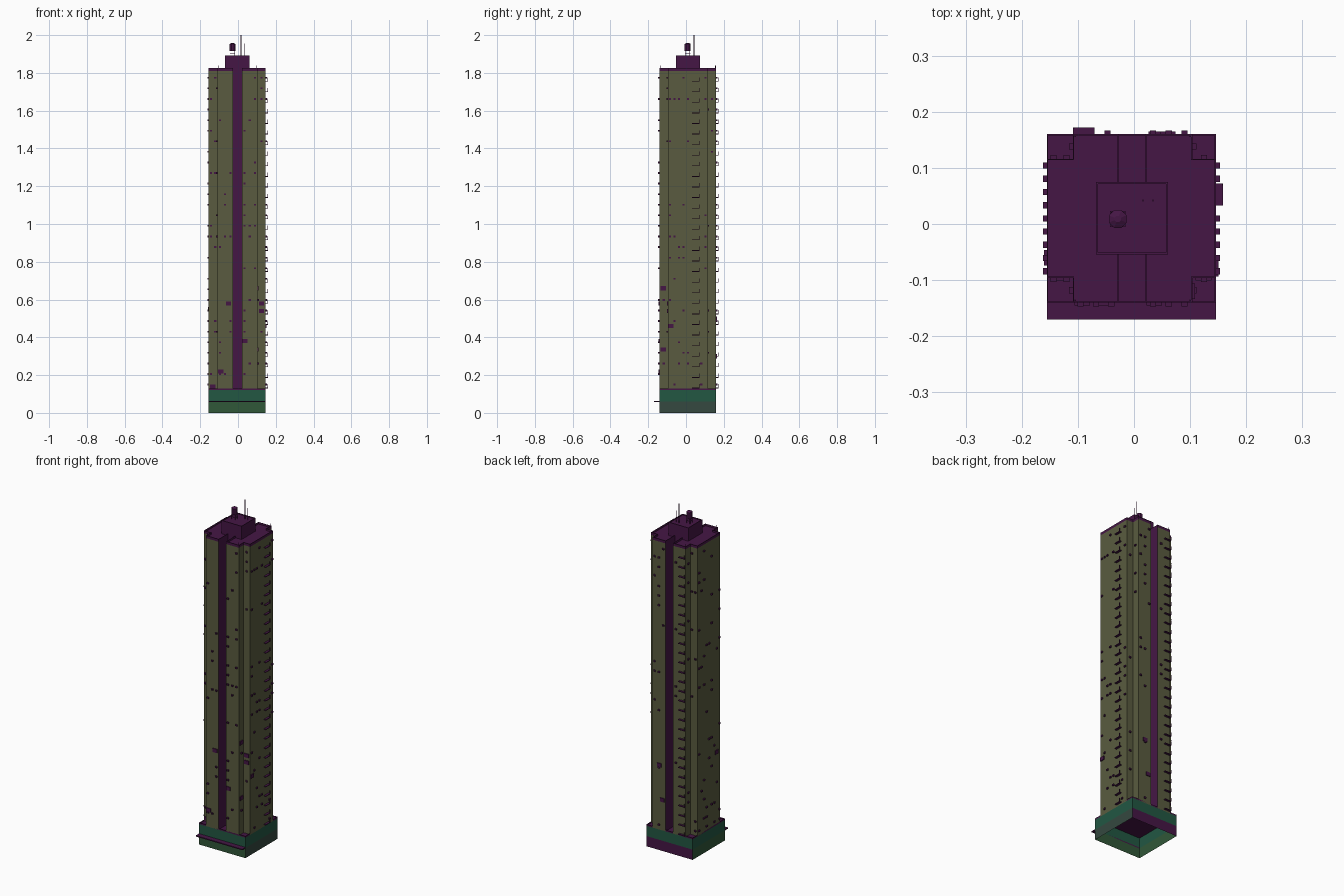
import bpy, bmesh, math, random
from mathutils import Matrix, Vector

if "Cube" in bpy.data.objects:
    bpy.data.objects.remove(bpy.data.objects["Cube"])

random.seed(4)

def material(name, rgb):
    m = bpy.data.materials.new(name)
    m.diffuse_color = (*rgb, 1)
    m.use_nodes = True
    m.node_tree.nodes["Principled BSDF"].inputs["Base Color"].default_value = m.diffuse_color
    return m

OLIVE = material("olive_wall", (0.10, 0.105, 0.05))
PLUM = material("plum_trim", (0.06, 0.008, 0.06))
TEAL = material("teal_band", (0.016, 0.095, 0.055))
GREEN = material("green_band", (0.03, 0.095, 0.04))
GREY = material("grey_green_band", (0.035, 0.065, 0.05))

def finish(name, bm, *mats):
    me = bpy.data.meshes.new(name)
    bm.to_mesh(me)
    bm.free()
    ob = bpy.data.objects.new(name, me)
    bpy.context.collection.objects.link(ob)
    for m in mats:
        me.materials.append(m)
    return ob

def add_box(bm, x0, x1, y0, y1, z0, z1):
    c = Vector(((x0 + x1) / 2, (y0 + y1) / 2, (z0 + z1) / 2))
    s = Matrix.Diagonal((x1 - x0, y1 - y0, z1 - z0, 1))
    bmesh.ops.create_cube(bm, size=1, matrix=Matrix.Translation(c) @ s)

def box(name, mat, *b):
    bm = bmesh.new()
    add_box(bm, *b)
    return finish(name, bm, mat)

def walls(name, pts, z0, z1, *mats, pick=lambda p, q: 0):
    """Open vertical walls following a closed plan."""
    bm = bmesh.new()
    lo = [bm.verts.new((x, y, z0)) for x, y in pts]
    hi = [bm.verts.new((x, y, z1)) for x, y in pts]
    for i in range(len(pts)):
        j = (i + 1) % len(pts)
        f = bm.faces.new((lo[i], lo[j], hi[j], hi[i]))
        f.material_index = pick(pts[i], pts[j])
    return finish(name, bm, *mats)

def parapet_roof(name, pts, z0, z1, rim, drop):
    """Trim band with a sunken roof inside it."""
    bm = bmesh.new()
    face = bm.faces.new([bm.verts.new((x, y, z0)) for x, y in pts])
    r = bmesh.ops.extrude_face_region(bm, geom=[face])
    bmesh.ops.translate(bm, verts=[v for v in r["geom"] if isinstance(v, bmesh.types.BMVert)],
                        vec=(0, 0, z1 - z0))
    top = next(f for f in r["geom"] if isinstance(f, bmesh.types.BMFace))
    bmesh.ops.recalc_face_normals(bm, faces=bm.faces)
    bmesh.ops.inset_region(bm, faces=[top], thickness=rim)
    r = bmesh.ops.extrude_face_region(bm, geom=[top])
    bmesh.ops.translate(bm, verts=[v for v in r["geom"] if isinstance(v, bmesh.types.BMVert)],
                        vec=(0, 0, -drop))
    if top.is_valid:
        bmesh.ops.delete(bm, geom=[top], context="FACES_ONLY")
    return finish(name, bm, PLUM)

# Plan dimensions
X0, X1, Y0, Y1 = -0.155, 0.146, -0.14, 0.16      # outer square
A0, A1, B0, B1 = -0.109, 0.104, -0.096, 0.116    # corner notches
S0, S1 = -0.027, 0.020                           # front and back slots
C0, C1, D0, D1 = -0.068, 0.061, -0.054, 0.075    # core house

square = [(X0, Y0), (X1, Y0), (X1, Y1), (X0, Y1)]
plan = [(X0, B0), (A0, B0), (A0, Y0), (S0, Y0), (S0, D0), (S1, D0), (S1, Y0),
        (A1, Y0), (A1, B0), (X1, B0), (X1, B1), (A1, B1), (A1, Y1), (S1, Y1),
        (S1, D1), (S0, D1), (S0, Y1), (A0, Y1), (A0, B1), (X0, B1)]

# Podium, open underneath
def lower_colour(p, q):
    if p[1] == q[1] == Y1:
        return 1
    return 2 if p[0] == q[0] == X1 else 0

walls("podium_lower", square, 0, 0.06, GREEN, PLUM, GREY, pick=lower_colour)
walls("podium_upper", square, 0.06, 0.12, TEAL)
parapet_roof("podium_roof", square, 0.12, 0.128, 0.003, 0.006)
box("entrance_canopy", PLUM, X0, X1, -0.17, Y0, 0.058, 0.064)

# Tower shaft, slots are plum
def slot(p, q):
    return int(S0 <= p[0] <= S1 and S0 <= q[0] <= S1)

walls("tower_walls", plan, 0.12, 1.81, OLIVE, PLUM, pick=slot)
parapet_roof("tower_roof", plan, 1.81, 1.825, 0.003, 0.011)

# Rooftop core house
core = [(C0, D0), (C1, D0), (C1, D1), (C0, D1)]
walls("core_house", core, 1.81, 1.88, PLUM)
parapet_roof("core_house_roof", core, 1.88, 1.892, 0.005, 0.005)

# Water tank on a legged platform
TX, TY = -0.029, 0.009
bm = bmesh.new()
for sx in (-1, 1):
    for sy in (-1, 1):
        x, y = TX + sx * 0.011, TY + sy * 0.011
        add_box(bm, x - 0.001, x + 0.001, y - 0.001, y + 0.001, 1.886, 1.918)
add_box(bm, TX - 0.014, TX + 0.014, TY - 0.014, TY + 0.014, 1.902, 1.904)
finish("tank_stand", bm, PLUM)
bm = bmesh.new()
bmesh.ops.create_cone(bm, cap_ends=True, segments=8, radius1=0.017, radius2=0.017, depth=0.036,
                      matrix=Matrix.Translation((TX, TY, 1.935)) @ Matrix.Rotation(math.pi / 8, 4, "Z"))
bmesh.ops.create_cone(bm, cap_ends=True, segments=8, radius1=0.017, radius2=0.006, depth=0.006,
                      matrix=Matrix.Translation((TX, TY, 1.956)) @ Matrix.Rotation(math.pi / 8, 4, "Z"))
finish("water_tank", bm, PLUM)

# Antennas and corner lightning rods
bm = bmesh.new()
for x, y, z0, z1, r in [(0.016, 0.042, 1.886, 2.0, 0.0018), (0.034, 0.042, 1.886, 1.955, 0.0018)] + \
        [(x, y, 1.81, 1.838, 0.0015) for x in (A0 + 0.004, A1 - 0.004) for y in (Y0 + 0.004, Y1 - 0.004)]:
    bmesh.ops.create_cone(bm, cap_ends=True, segments=6, radius1=r, radius2=r, depth=z1 - z0,
                          matrix=Matrix.Translation((x, y, (z0 + z1) / 2)))
finish("antennas", bm, PLUM)

# Facade fittings: axis of the normal, sign, plane, span along the wall
faces = [("y", -1, Y0, A0, S0), ("y", -1, Y0, S1, A1), ("y", -1, B0, X0, A0), ("y", -1, B0, A1, X1),
         ("y", 1, Y1, -0.068, S0), ("y", 1, Y1, S1, A1), ("y", 1, B1, X0, A0), ("y", 1, B1, A1, X1),
         ("x", 1, X1, B0, B1), ("x", -1, X0, B0, B1),
         ("x", -1, A0, Y0, B0), ("x", -1, A0, B1, Y1), ("x", 1, A1, Y0, B0), ("x", 1, A1, B1, Y1)]

def fitting(bm, axis, sign, plane, u, z, w, h, d):
    p0, p1 = sorted((plane, plane + sign * d))
    if axis == "y":
        add_box(bm, u - w / 2, u + w / 2, p0, p1, z - h / 2, z + h / 2)
    else:
        add_box(bm, p0, p1, u - w / 2, u + w / 2, z - h / 2, z + h / 2)

FLOORS, STEP = 30, 1.68 / 30

# Window air conditioners scattered over the floors
bm = bmesh.new()
for axis, sign, plane, lo, hi in faces:
    n = max(1, int((hi - lo) / 0.0225))
    for i in range(n):
        u = lo + (i + 0.5) * (hi - lo) / n
        for f in range(FLOORS):
            if random.random() < 0.17 and not (axis == "x" and plane == X1 and 0.025 < u < 0.075):
                fitting(bm, axis, sign, plane, u, 0.15 + f * STEP, 0.011, 0.009, 0.007)
finish("air_conditioners", bm, PLUM)

# Larger window cages on the lower floors
bm = bmesh.new()
for args in [("y", -1, Y0, -0.05, 0.58), ("y", -1, Y0, 0.036, 0.38), ("y", -1, Y0, -0.092, 0.22),
             ("y", -1, B0, -0.134, 0.14), ("y", -1, B0, 0.124, 0.58), ("y", -1, B0, 0.124, 0.54),
             ("x", 1, X1, -0.08, 0.46), ("x", 1, A1, -0.12, 0.66), ("x", 1, A1, -0.12, 0.335),
             ("x", -1, X0, -0.06, 0.55), ("y", 1, Y1, 0.06, 0.5), ("y", 1, Y1, 0.04, 0.3)]:
    fitting(bm, *args, 0.028, 0.022, 0.005)
finish("window_cages", bm, PLUM)

# Stacked service balconies on the right and back
bm = bmesh.new()
for f in range(FLOORS):
    z = 0.13 + f * STEP
    add_box(bm, X1, 0.159, 0.033, 0.072, z, z + 0.004)
    add_box(bm, 0.157, 0.159, 0.069, 0.072, z, z + 0.022)
    add_box(bm, A0, -0.07, Y1, 0.172, z, z + 0.004)
    add_box(bm, A0, A0 + 0.003, 0.17, 0.172, z, z + 0.022)
finish("service_balconies", bm, PLUM)
